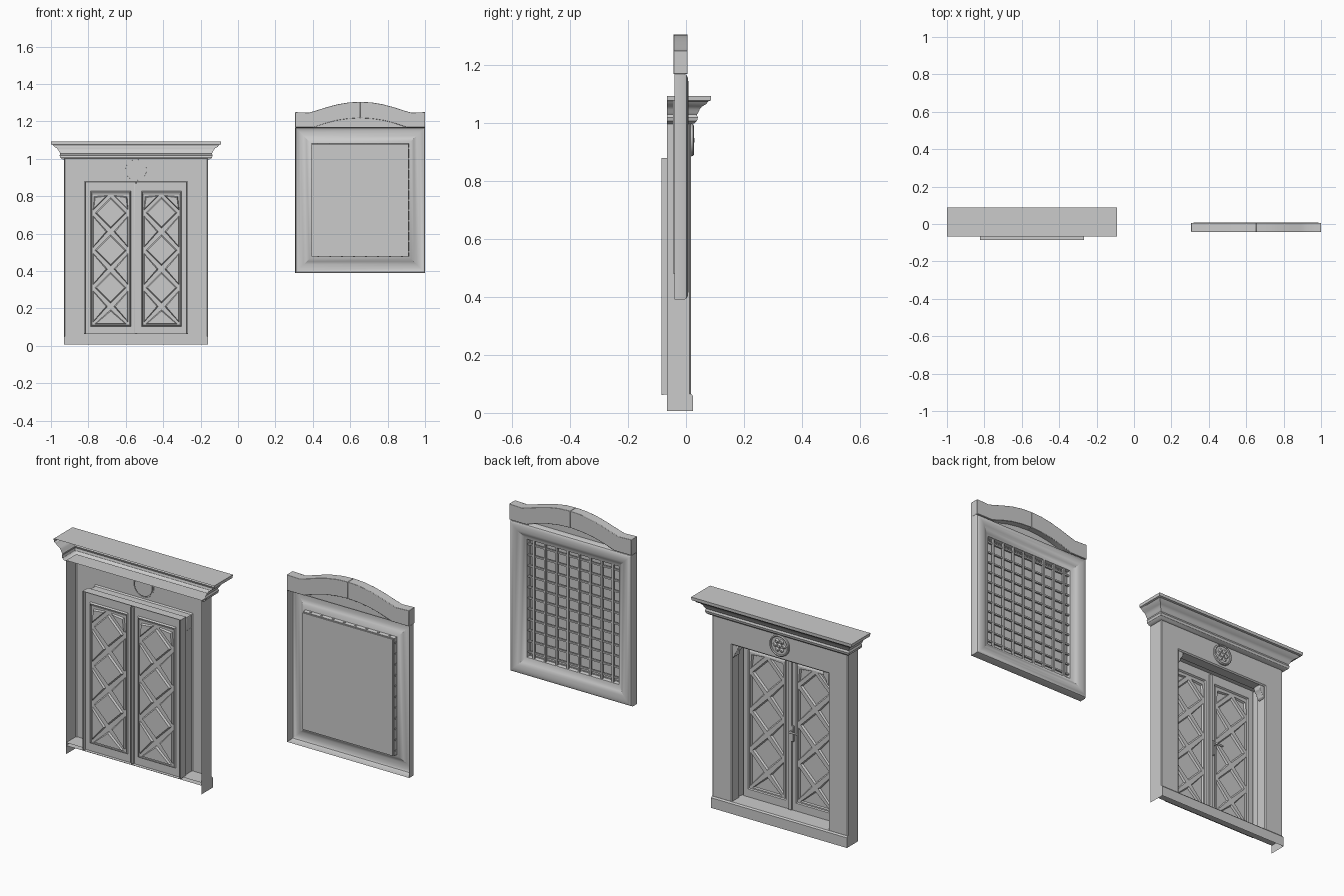
import bpy, bmesh, math
from mathutils import Matrix

if "Cube" in bpy.data.objects:
    bpy.data.objects.remove(bpy.data.objects["Cube"])

DX = -0.545      # door centre
WX = 0.653       # window centre


def finish(name, bm, front=False):
    bmesh.ops.remove_doubles(bm, verts=bm.verts, dist=1e-5)
    bmesh.ops.recalc_face_normals(bm, faces=bm.faces)
    # open shells must face the decorated side (+y)
    if front and sum(f.normal.y * f.calc_area() for f in bm.faces) < 0:
        bmesh.ops.reverse_faces(bm, faces=bm.faces)
    me = bpy.data.meshes.new(name)
    bm.to_mesh(me)
    bm.free()
    ob = bpy.data.objects.new(name, me)
    bpy.context.collection.objects.link(ob)
    return ob


def loft(bm, loops, closed=True):
    rows = [[bm.verts.new(p) for p in l] for l in loops]
    n = len(rows[0])
    for a, b in zip(rows, rows[1:]):
        for i in range(n if closed else n - 1):
            j = (i + 1) % n
            bm.faces.new((a[i], a[j], b[j], b[i]))
    return rows


def rect(cx, hw, z0, z1, y):
    return [(cx - hw, y, z0), (cx + hw, y, z0), (cx + hw, y, z1), (cx - hw, y, z1)]


def prism(name, pts, y0, y1, bevel=0):
    bm = bmesh.new()
    a, b = loft(bm, [[(x, y, z) for x, z in pts] for y in (y0, y1)])
    bm.faces.new(a)
    bm.faces.new(b)
    ob = finish(name, bm)
    if bevel:
        m = ob.modifiers.new("bevel", "BEVEL")
        m.width, m.segments = bevel, 2
    return ob


def box(name, x0, x1, y0, y1, z0, z1, bevel=0):
    return prism(name, [(x0, z0), (x1, z0), (x1, z1), (x0, z1)], y0, y1, bevel)


def disc(name, x, y, z, r, depth, seg=32, r2=None):
    bm = bmesh.new()
    bmesh.ops.create_cone(bm, cap_ends=True, segments=seg, radius1=r, radius2=r2 or r, depth=depth,
                          matrix=Matrix.Translation((x, y, z)) @ Matrix.Rotation(-math.pi / 2, 4, 'X'))
    return finish(name, bm)


# ---- Door surround: open-backed shell with a deep opening
bm = bmesh.new()
loft(bm, [rect(DX, .385, .05, 1.0, -.066), rect(DX, .385, .05, 1.0, .012),
          rect(DX, .380, .05, 1.0, .017), rect(DX, .279, .065, .874, .017),
          rect(DX, .273, .065, .868, .011), rect(DX, .273, .065, .868, -.04),
          rect(DX, .279, .065, .878, -.04), rect(DX, .279, .062, .878, -.085)])
finish("door_surround", bm, True)

# ---- Base course: shell with open back and bottom
bm = bmesh.new()
rows = loft(bm, [[(DX - .385, -.066, z), (DX - .385, y, z), (DX + .385, y, z), (DX + .385, -.066, z)]
                 for y, z in ((.024, .006), (.024, .058), (.018, .065))], closed=False)
bm.faces.new(rows[-1])
finish("base_course", bm, True)

# ---- Cornice: moulding profile (overhang, height) swept round three sides
profile = [(0, .995), (.012, .998), (.021, 1.006), (.024, 1.018), (.020, 1.028), (.026, 1.036),
           (.030, 1.046), (.038, 1.056), (.052, 1.064), (.060, 1.074), (.069, 1.077), (.07, 1.093)]
bm = bmesh.new()
rows = loft(bm, [[(DX - .385 - d, -.066, z), (DX - .385 - d, .017 + d, z),
                  (DX + .385 + d, .017 + d, z), (DX + .385 + d, -.066, z)]
                 for d, z in profile], closed=False)
bm.faces.new(rows[-1])
finish("cornice", bm, True)

# ---- Door leaves: stile frame plus lattice of sunken diamonds and triangles
def leaf(name, cx):
    bm = bmesh.new()
    loft(bm, [rect(cx, .136, .062, .878, -.085), rect(cx, .134, .064, .876, -.072),
              rect(cx, .108, .104, .828, -.072), rect(cx, .103, .109, .823, -.08),
              rect(cx, .1, .11, .81, -.074)])
    cells = [[(-.1, .11), (.1, .11), (0, .21)]]
    for k in range(3):
        z = .31 + .2 * k
        cells.append([(0, z - .1), (.1, z), (0, z + .1), (-.1, z)])
        for s in (-.1, .1):
            cells.append([(s, z - .2), (0, z - .1), (s, z)])
    for s in (-.1, .1):
        cells.append([(s, .71), (0, .81), (s, .81)])
    faces = []
    for c in cells:
        f = bm.faces.new([bm.verts.new((cx + x, -.074, z)) for x, z in c])
        f.normal_update()
        if f.normal.y < 0:
            f.normal_flip()
        faces.append(f)
    bmesh.ops.inset_individual(bm, faces=faces, thickness=.017)
    bmesh.ops.inset_individual(bm, faces=faces, thickness=.008, depth=-.009)
    return finish(name, bm, True)


leaf("door_leaf_left", DX - .136)
leaf("door_leaf_right", DX + .136)
box("door_meeting_strip", DX - .009, DX + .009, -.08, -.064, .065, .868, .002)

# ---- Corner brackets under the door head
for s, side in ((-1, "left"), (1, "right")):
    prism("corner_bracket_" + side,
          [(DX + s * u, z) for u, z in ((.274, .868), (.24, .868), (.243, .845), (.256, .83),
                                        (.262, .808), (.274, .80))], -.03, .012, .003)

# ---- Door handle
box("handle_plate", DX - .022, DX - .008, -.07, -.06, .42, .50, .002)
disc("handle_stem", DX - .015, -.053, .475, .005, .026, 12)
box("handle_lever", DX - .058, DX - .010, -.046, -.038, .47, .48, .003)

# ---- Round medallion with a plain rosette
disc("medallion_disc", DX, .016, .94, .05, .01)
bm = bmesh.new()
loops = []
for i in range(41):
    a = math.tau * i / 40
    loops.append([(DX + r * math.cos(a), y, .94 + r * math.sin(a))
                  for r, y in ((.056, .015), (.055, .024), (.050, .027), (.046, .024), (.045, .015))])
loft(bm, loops, closed=False)
finish("medallion_ring", bm, True)
for i in range(6):
    a = math.tau * i / 6
    disc("medallion_petal", DX + .025 * math.cos(a), .024, .94 + .025 * math.sin(a), .012, .008, 12, .006)
disc("medallion_boss", DX, .025, .94, .012, .01, 16, .007)

# ---- Window surround: rounded moulding, open at the back
bm = bmesh.new()
section = [(0, -.04), (0, -.006), (.004, .002), (.014, .007), (.028, .008), (.045, .004),
           (.06, -.003), (.075, -.012), (.086, -.016), (.088, -.022), (.088, -.036),
           (.092, -.036), (.092, -.043)]
loft(bm, [rect(WX, .347 - d, .39 + d, 1.168 - d, y) for d, y in section])
finish("window_surround", bm, True)
box("window_pane", WX - .256, WX + .256, -.044, -.039, .48, 1.078)

# ---- Window grille
for i in range(8):
    x = WX - .256 + .512 * (i + .5) / 8
    box("grille_upright", x - .005, x + .005, -.027, -.017, .475, 1.083)
for i in range(11):
    z = .475 + .608 * (i + .5) / 11
    box("grille_crossbar", WX - .262, WX + .262, -.031, -.022, z - .004, z + .004)

# ---- Arched hood in two stones, with recessed infill below
hood = [(.0005, 1.304), (.06, 1.301), (.12, 1.291), (.18, 1.275), (.24, 1.256), (.275, 1.246),
        (.347, 1.249), (.347, 1.168), (.25, 1.168), (.19, 1.188), (.13, 1.204), (.065, 1.214),
        (.0005, 1.218)]
for s, side in ((-1, "left"), (1, "right")):
    prism("hood_stone_" + side, [(WX + s * u, z) for u, z in hood], -.043, .006, .002)
arch = hood[8:]
prism("hood_infill", [(WX - u, z) for u, z in arch] + [(WX + u, z) for u, z in reversed(arch)],
      -.035, -.028)

# ---- Smooth the mouldings, keep crisp edges
for ob in bpy.data.objects:
    ob.select_set(True)
    bpy.context.view_layer.objects.active = ob
bpy.ops.object.shade_smooth_by_angle(angle=math.radians(30))
